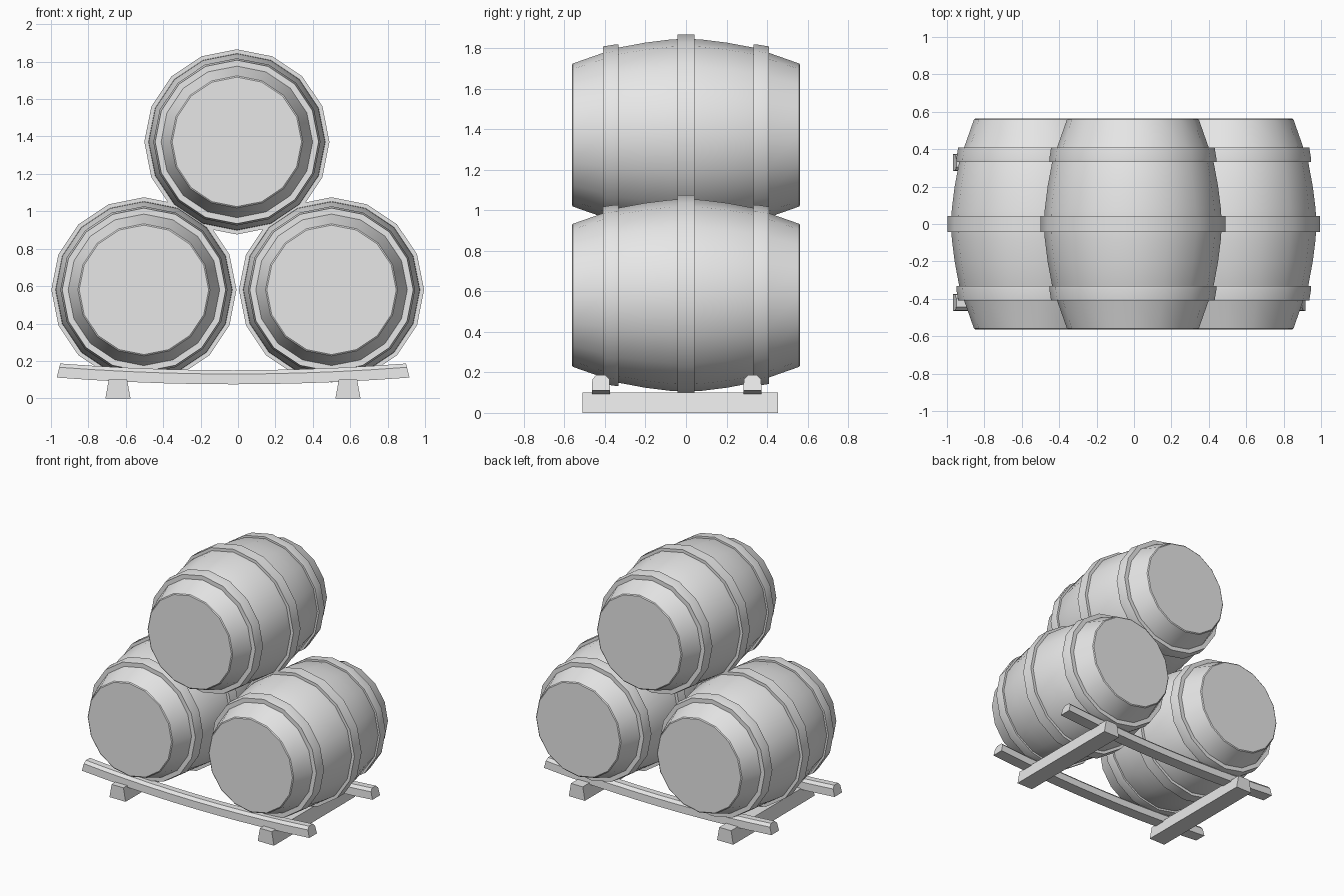
import bpy, bmesh, math
from mathutils import Matrix, Vector

cube = bpy.data.objects.get("Cube")
if cube:
    bpy.data.objects.remove(cube)

SIDES = 16

mat = bpy.data.materials.new("pale grey")
mat.use_nodes = True
GREY = (0.8, 0.8, 0.8, 1)
mat.diffuse_color = GREY
mat.node_tree.nodes["Principled BSDF"].inputs["Base Color"].default_value = GREY


def finish(bm, name, location, smooth=False):
    bmesh.ops.recalc_face_normals(bm, faces=bm.faces)
    mesh = bpy.data.meshes.new(name)
    bm.to_mesh(mesh)
    bm.free()
    mesh.materials.append(mat)
    obj = bpy.data.objects.new(name, mesh)
    obj.location = location
    bpy.context.collection.objects.link(obj)
    if smooth:
        bpy.ops.object.select_all(action='DESELECT')
        obj.select_set(True)
        bpy.context.view_layer.objects.active = obj
        bpy.ops.object.shade_smooth_by_angle(angle=math.radians(28))
    return obj


def loft(bm, rings, closed=False):
    """Skin a row of vertex rings; cap the ends unless it closes on itself."""
    rings = [[bm.verts.new(p) for p in ring] for ring in rings]
    n = len(rings[0])
    pairs = list(zip(rings, rings[1:]))
    if closed:
        pairs.append((rings[-1], rings[0]))
    else:
        bm.faces.new(rings[0])
        bm.faces.new(rings[-1])
    for a, b in pairs:
        for i in range(n):
            j = (i + 1) % n
            bm.faces.new((a[i], a[j], b[j], b[i]))


def lathe(name, profile, location, closed=False):
    """Turn (y, radius) points about the barrel's long axis."""
    bm = bmesh.new()
    angles = [2 * math.pi * i / SIDES for i in range(SIDES)]
    loft(bm, [[(r * math.cos(a), y, r * math.sin(a)) for a in angles]
              for y, r in profile], closed)
    return finish(bm, name, location, smooth=True)


# Barrel profiles: half a body, mirrored, and the hoops
half = [(0.08, 0.471), (0.2, 0.456), (0.34, 0.43), (0.41, 0.405), (0.558, 0.353), (0.563, 0.346)]
body = [(-y, r) for y, r in reversed(half)] + [(0, 0.475)] + half
middle_hoop = [(-0.042, 0.46), (-0.042, 0.495), (0.042, 0.495), (0.042, 0.46)]
end_hoop = [(0.41, 0.395), (0.41, 0.437), (0.348, 0.447), (0.332, 0.446), (0.332, 0.42)]

barrels = {"right_barrel": (-0.503, 0, 0.58),
           "left_barrel": (0.5, 0, 0.58),
           "top_barrel": (-0.006, 0, 1.371)}
for name, loc in barrels.items():
    lathe(name + "_body", body, loc)
    lathe(name + "_middle_hoop", middle_hoop, loc, closed=True)
    for side, label in ((-1, "front"), (1, "back")):
        lathe(f"{name}_{label}_hoop", [(side * y, r) for y, r in end_hoop], loc, closed=True)

# Curved cradle rails with chamfered tops
section = [(-0.045, 0), (0.045, 0), (0.042, 0.055), (0.023, 0.075), (-0.023, 0.075), (-0.042, 0.055)]
STEPS, HALF_LENGTH, RISE = 10, 0.943, 0.036
for label, y in (("front", -0.42), ("back", 0.328)):
    bm = bmesh.new()
    rings = []
    for i in range(STEPS + 1):
        t = 2 * i / STEPS - 1
        rings.append([(t * (HALF_LENGTH - 0.25 * h), w, RISE * t * t + h) for w, h in section])
    loft(bm, rings)
    finish(bm, label + "_rail", (-0.026, y, 0.075))

# Tapered skids under the rails
for label, x in (("right", -0.642), ("left", 0.588)):
    bm = bmesh.new()
    trapezoid = [(-0.067, 0), (0.067, 0), (0.049, 0.1), (-0.049, 0.1)]
    loft(bm, [[(w, y, h) for w, h in trapezoid] for y in (-0.51, 0.453)])
    finish(bm, label + "_skid", (x, 0, 0))
